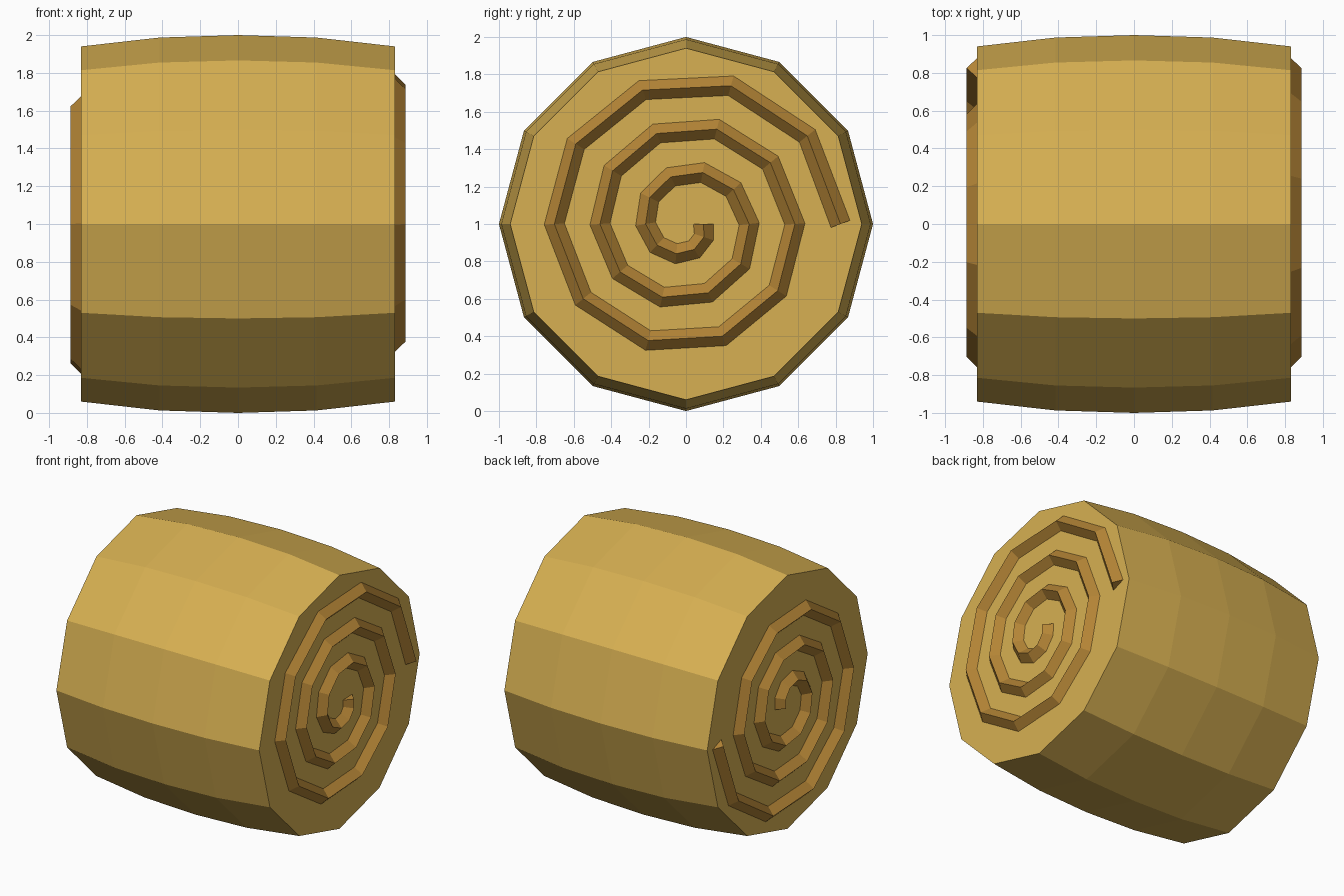
import bpy, bmesh, math
from mathutils import Vector

cube = bpy.data.objects.get("Cube")
if cube:
    bpy.data.objects.remove(cube, do_unlink=True)


def material(name, rgb):
    mat = bpy.data.materials.new(name)
    mat.use_nodes = True
    mat.diffuse_color = (*rgb, 1)
    mat.node_tree.nodes["Principled BSDF"].inputs["Base Color"].default_value = (*rgb, 1)
    return mat


def loft(name, rings, mat):
    """Skin a row of closed rings and cap both ends."""
    bm = bmesh.new()
    rows = [[bm.verts.new(p) for p in ring] for ring in rings]
    for a, b in zip(rows, rows[1:]):
        for i in range(len(a)):
            j = (i + 1) % len(a)
            bm.faces.new((a[i], a[j], b[j], b[i]))
    bm.faces.new(rows[0])
    bm.faces.new(rows[-1])
    bmesh.ops.recalc_face_normals(bm, faces=bm.faces)
    mesh = bpy.data.meshes.new(name)
    bm.to_mesh(mesh)
    bm.free()
    mesh.materials.append(mat)
    obj = bpy.data.objects.new(name, mesh)
    bpy.context.collection.objects.link(obj)
    obj.location.z = 1
    return obj


straw = material("golden straw", (0.68, 0.434, 0.084))
dark_straw = material("brown straw", (0.46, 0.235, 0.037))

# Bale: twelve-sided barrel lying along x
SIDES = 12
profile = [(-0.832, 0.94), (-0.416, 0.987), (0, 1), (0.416, 0.987), (0.832, 0.94)]
loft("bale_body", [[(x, r * math.cos(math.tau * i / SIDES), r * math.sin(math.tau * i / SIDES))
                    for i in range(SIDES)] for x, r in profile], straw)

# Spiral ridges: diamond section swept along three turns of ten steps
STEPS, TURNS = 10, 3
INNER, OUTER = 0.094, 0.826
HALF, CENTRE_X = 0.056, 0.83
count = STEPS * TURNS
path = []
for k in range(count + 1):
    angle = -math.tau * k / STEPS
    radius = INNER + (OUTER - INNER) * k / count
    path.append(Vector((CENTRE_X, radius * math.cos(angle), radius * math.sin(angle))))

out = Vector((HALF, 0, 0))
rings = []
for k, p in enumerate(path):
    before = (p - path[k - 1]).normalized() if k else Vector()
    after = (path[k + 1] - p).normalized() if k < count else Vector()
    side = (before + after).normalized().cross(Vector((-1, 0, 0))) * HALF
    rings.append([p + out, p + side, p - out, p - side])

loft("left_end_spiral", rings, dark_straw)
right = loft("right_end_spiral", rings, dark_straw)
right.rotation_euler.y = math.pi
